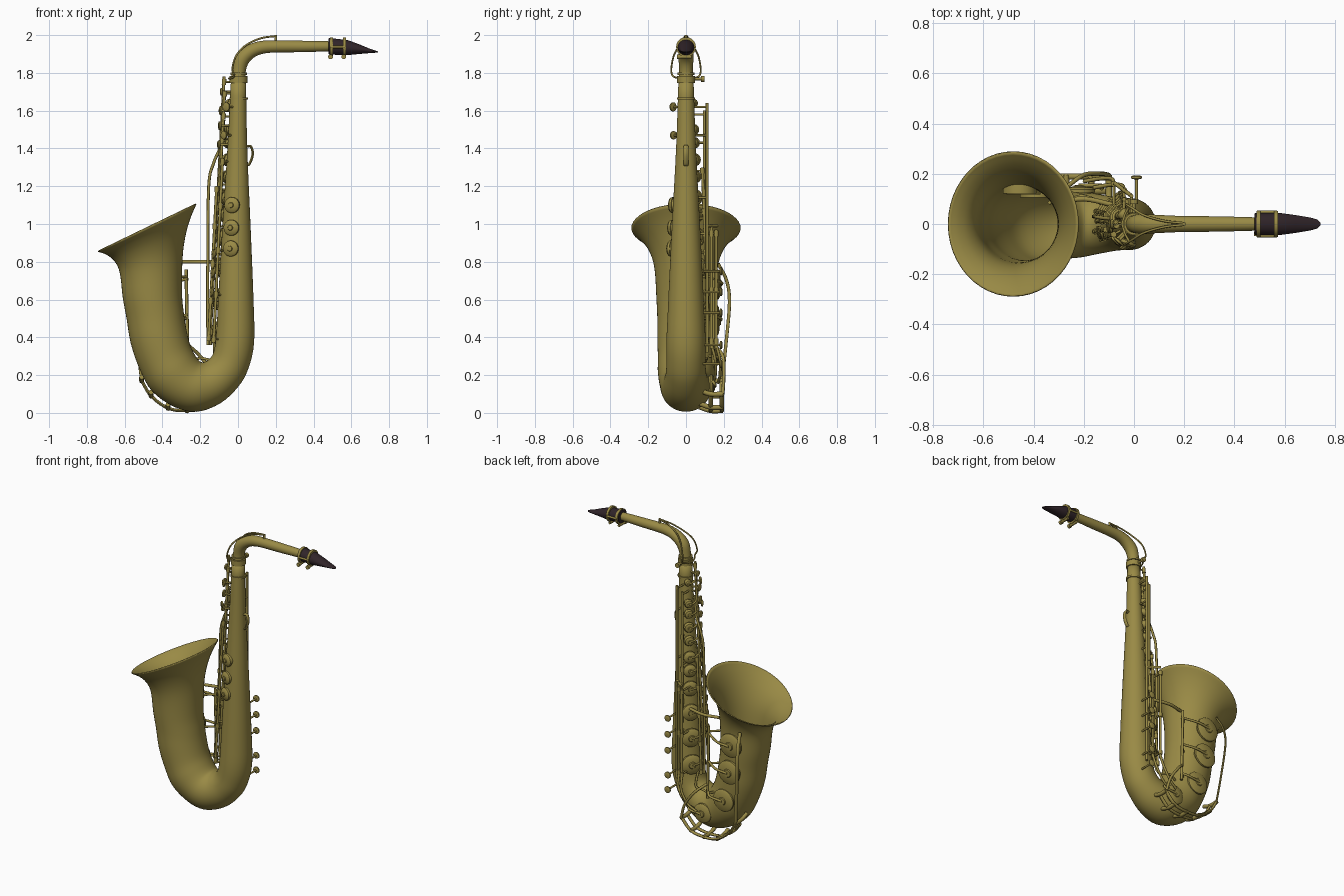
import bpy, math
from mathutils import Vector as V

if "Cube" in bpy.data.objects:
    bpy.data.objects.remove(bpy.data.objects["Cube"])

def material(name, col):
    m = bpy.data.materials.new(name)
    m.diffuse_color = (*col, 1)
    m.use_nodes = True
    m.node_tree.nodes["Principled BSDF"].inputs["Base Color"].default_value = m.diffuse_color
    return m
GOLD = material("brass", (0.32, 0.255, 0.06))
DARK = material("ebonite", (0.03, 0.018, 0.022))

def loft(name, rings, mat=GOLD, caps=True, angle=40):
    """Skin a list of equal point rings."""
    n = len(rings[0])
    verts = [p for r in rings for p in r]
    faces = [(i*n+j, i*n+(j+1) % n, (i+1)*n+(j+1) % n, (i+1)*n+j)
             for i in range(len(rings)-1) for j in range(n)]
    if caps:
        faces += [tuple(range(n))[::-1], tuple(range(len(verts)-n, len(verts)))]
    me = bpy.data.meshes.new(name)
    me.from_pydata(verts, [], faces)
    me.materials.append(mat)
    ob = bpy.data.objects.new(name, me)
    bpy.context.collection.objects.link(ob)
    bpy.ops.object.select_all(action='DESELECT')
    bpy.context.view_layer.objects.active = ob
    ob.select_set(True)
    bpy.ops.object.shade_smooth_by_angle(angle=math.radians(angle))
    return ob

def ring(c, u, v, n):
    return [c + u*math.cos(2*math.pi*i/n) + v*math.sin(2*math.pi*i/n) for i in range(n)]

def smooth(pts, sub):
    """Catmull-Rom through points of any dimension."""
    P = [V(p) for p in pts]
    P = [2*P[0]-P[1]] + P + [2*P[-1]-P[-2]]
    out = []
    for a, b, c, d in zip(P, P[1:], P[2:], P[3:]):
        for k in range(sub):
            t = k/sub
            out.append(0.5*(2*b + (c-a)*t + (2*a-5*b+4*c-d)*t*t + (3*b-a-3*c+d)*t**3))
    return out + [P[-2]]

def tube(name, pts, r, sub=5, n=8, flat=1.0, side=None):
    """Round (or flattened) bar along a smooth path."""
    P = smooth(pts, sub) if len(pts) > 2 else [V(p) for p in pts]
    u, rings = None, []
    for i, p in enumerate(P):
        t = (P[min(i+1, len(P)-1)] - P[max(i-1, 0)]).normalized()
        ref = V(side) if side else (u if u else t.orthogonal())
        u = (ref - t*ref.dot(t)).normalized()
        rings.append(ring(p, u*r, t.cross(u)*r*flat, n))
    return loft(name, rings, angle=50)

def lathe(name, c, axis, prof, mat=GOLD, n=20):
    c, a = V(c), V(axis).normalized()
    u = a.orthogonal().normalized()
    w = a.cross(u)
    return loft(name, [ring(c+a*h, u*r, w*r, n) for r, h in prof], mat)

def band(name, c, axis, r, h, thick=0.006):
    return lathe(name, c, axis, [(r, -h), (r+thick, -h), (r+thick, h), (r, h)], n=28)

def cup(name, c, axis, r):
    """Tone-hole chimney with a domed pad cup."""
    lathe(name, c, axis, [(r*.85, -.03), (r*.85, .008), (r, .008), (r, .02), (r*.85, .027), (r*.35, .031), (r*.3, .036), (.001, .037)])

def knob(name, c, axis, r, stem):
    lathe(name, c, axis, [(.006, 0), (.006, stem-.008), (r, stem-.004), (r, stem+.004), (r*.6, stem+.008), (.001, stem+.007)], n=14)

# main body, bow and bell: silhouette pairs (outer x, z, inner x, z)
pairs = [(.042, 1.77, -.037, 1.77), (.049, 1.4, -.056, 1.4), (.066, 1, -.082, 1), (.082, .6, -.105, .6),
         (.085, .37, -.115, .42), (.053, .23, -.127, .33), (0, .137, -.145, .292), (-.095, .05, -.17, .272),
         (-.22, .006, -.19, .268), (-.34, .033, -.207, .277), (-.455, .115, -.23, .31), (-.52, .23, -.255, .365),
         (-.567, .365, -.275, .45), (-.59, .5, -.287, .53), (-.61, .61, -.296, .62), (-.622, .72, -.296, .75),
         (-.637, .775, -.29, .86), (-.665, .815, -.274, .955), (-.702, .84, -.25, 1.035), (-.741, .853, -.22, 1.105)]
rings = []
for p in smooth(pairs, 4):
    o, i = V((p[0], 0, p[1])), V((p[2], 0, p[3]))
    u = (o-i)/2
    rings.append(ring((o+i)/2, u, V((0, u.length, 0)), 48))
body = loft("body_bow_and_bell", rings, caps=False)
sol = body.modifiers.new("wall", 'SOLIDIFY')
sol.thickness, sol.offset = .007, -1
# make the wall grow inward whatever the face winding
me = body.data
f = me.polygons[20]
if f.normal.dot(f.center - V((0, 0, f.center.z))) < 0:
    me.flip_normals()

def on_body(z, deg, out=0.0):
    """Point and direction on the straight tube; 0 deg faces the bell, 90 faces +y."""
    a = math.radians(deg)
    d = V((-math.cos(a), math.sin(a), 0))
    return V((.002-(1.77-z)*.012, 0, z)) + d*(.041+(1.77-z)*.042+out), d

# neck
neck = [(.041, 1.74, -.037, 1.74), (.04, 1.8, -.032, 1.8), (.055, 1.85, -.015, 1.885), (.09, 1.885, .035, 1.938),
        (.135, 1.902, .11, 1.967), (.2, 1.908, .2, 1.972), (.35, 1.91, .35, 1.97), (.5, 1.915, .5, 1.967)]
rings = []
for p in smooth(neck, 5):
    o, i = V((p[0], 0, p[1])), V((p[2], 0, p[3]))
    rings.append(ring((o+i)/2, (o-i)/2, V((0, (o-i).length/2, 0)), 28))
loft("neck", rings)
for i, (z, r, h) in enumerate([(1.765, .041, .018), (1.795, .038, .006), (1.665, .043, .006)]):
    band(f"neck_collar_{i}", (.003, 0, z), (0, 0, 1), r, h)
tube("clamp_screw", [(0, .03, 1.768), (0, .085, 1.768)], .008)
lathe("clamp_screw_head", (0, .08, 1.768), (0, 1, 0), [(.016, 0), (.016, .018)], n=12)

# mouthpiece: (x, z centre, half width, half height)
mp = [(.48, 1.941, .04, .04), (.482, 1.941, .044, .044), (.58, 1.934, .044, .04), (.64, 1.926, .036, .026),
      (.7, 1.916, .026, .011), (.73, 1.912, .018, .005), (.742, 1.911, .006, .003)]
loft("mouthpiece", [ring(V((x, 0, z)), V((0, w, 0)), V((0, 0, h)), 28) for x, z, w, h in mp], DARK)
for x in (.495, .565):
    band("ligature_band", (x, 0, 1.937), (1, 0, 0), .044, .008, .008)
    tube("ligature_screw", [(x-.005, -.03, 1.885), (x-.005, .03, 1.885)], .009)
    lathe("ligature_screw_head", (x-.005, -.03, 1.885), (0, -1, 0), [(.013, 0), (.013, .018)], n=12)
for s in (-1, 1):
    tube("ligature_side", [(.49, s*.047, 1.937), (.57, s*.047, 1.937)], .007)

# octave key straddling the neck
for s in (-1, 1):
    tube("octave_loop", [(.2, s*.003, 1.995), (.12, s*.012, 1.983), (.04, s*.035, 1.945), (-.01, s*.065, 1.89),
                         (-.03, s*.078, 1.82), (-.02, s*.07, 1.785), (-.035, s*.04, 1.772), (-.048, 0, 1.77)], .005)
tube("octave_pip", [(.2, 0, 1.965), (.2, 0, 2.0)], .007)

# strap hook
tube("strap_hook", [(.045, 0, 1.41), (.068, 0, 1.41), (.078, 0, 1.37), (.062, 0, 1.32), (.045, 0, 1.31)], .013, flat=.5, side=(0, 1, 0))

# main stack cups along the body
stack = [(1.64, .022), (1.5, .027), (1.43, .029), (1.34, .033), (1.25, .033), (1.14, .04), (1.05, .042),
         (.93, .05), (.77, .055), (.6, .062), (.42, .066)]
for i, (z, r) in enumerate(stack):
    p, d = on_body(z, 42)
    cup(f"stack_cup_{i}", p, d, r)
    q, _ = on_body(z+.02, 5, .035)
    tube(f"stack_arm_{i}", [p+d*.036, (p+q)/2+d*.03, q], .006)
# three side cups facing the front
for i, z in enumerate((1.1, .98, .87)):
    p, d = on_body(z, -70)
    cup(f"front_cup_{i}", p-d*.008, d, .042)
# finger pearls and palm touches
for i, (z, a, r) in enumerate([(1.7, 0, .02), (1.6, -8, .024), (1.52, -8, .024), (1.42, -8, .022), (1.62, -48, .024),
                               (1.47, -42, .022), (.84, -15, .026), (.74, -15, .026), (.64, -15, .026)]):
    p, d = on_body(z, a)
    knob(f"finger_pearl_{i}", p-d*.01, d, r, .055)

# pivot rods and their posts: (angle, stand-off, z low, z high)
for k, (a, out, lo, hi) in enumerate([(5, .035, .4, 1.78), (-12, .045, .38, 1.2), (-28, .03, .37, 1.35),
                                      (20, .045, .36, 1.15), (72, .03, .4, 1.3), (-5, .028, 1.2, 1.7)]):
    p0, p1 = on_body(lo, a, out)[0], on_body(hi, a, out)[0]
    tube(f"pivot_rod_{k}", [p0, p1], .008)
    for j in range(5):
        t = .02 + .24*j
        p = p0.lerp(p1, t)
        d = on_body(p.z, a)[1]
        tube(f"rod_post_{k}_{j}", [p-d*(out+.008), p], .005)
        lathe(f"rod_collar_{k}_{j}", p-V((0, 0, .015)), p1-p0, [(.012, 0), (.012, .03)], n=12)
tube("long_lever", [(-.16, .03, .36), (-.16, .03, .8), (-.155, .03, 1.2), (-.13, .025, 1.32), (-.09, .02, 1.42), (-.075, .01, 1.55)], .008)
tube("bow_link", [(-.25, .1, .27), (-.2, .11, .29), (-.13, .08, .29), (-.13, .03, .42)], .007)

# side key rods on the back
for k, (x, y, lo, hi) in enumerate([(-.01, .112, .32, 1.64), (-.04, .098, .98, 1.6)]):
    tube(f"side_rod_{k}", [(x, y, lo), (x, y, hi)], .008)
    for z in (hi-.02, hi-.17, hi-.5, lo+.05):
        tube(f"side_rod_post_{k}", [(x, .03, z), (x, y+.005, z)], .006)
for k, (x, y) in enumerate([(-.04, .135), (-.08, .16)]):
    tube(f"low_key_rod_{k}", [(x, y, .34), (x, y, 1.0-.03*k)], .008)
    for z in (.38, .65, .95):
        tube(f"low_key_post_{k}", [(x, .06, z), (x, y, z)], .006)
        lathe(f"low_key_collar_{k}", (x, y, z-.015), (0, 0, 1), [(.012, 0), (.012, .03)], n=12)
    tube(f"low_key_link_{k}", [(x, y, .36), (x-.01, y+.02, .28), (x-.06, y+.02, .2), (x-.12, y+.01, .16)], .008)
tube("low_key_bridge", [(-.01, .112, .99), (-.08, .165, .99)], .008)
for z in (.75, .64, .53, .36, .26):
    knob("side_touch", (.01, .09, z), (0, 1, 0), .022, .095)

# big cups on the bell and bow, with arms
for i, (x, y, z, r) in enumerate([(-.455, .152, .68, .08), (-.44, .148, .49, .08), (-.39, .135, .28, .075), (-.22, .118, .14, .065)]):
    cup(f"bell_cup_{i}", (x, y, z), (0, 1, 0), r)
    tube(f"bell_cup_arm_{i}", [(x, y+.035, z), (x+.09, y+.035, z+.01), (-.265 if i < 3 else -.13, .14, z+.03)], .008)
tube("bell_key_rod", [(-.265, .145, .26), (-.275, .145, .76)], .009)
for z in (.3, .5, .72):
    tube("bell_rod_post", [(-.27, .145, z), (-.34, .08, z)], .007)

# key guard: curved rails around the bow joined by webs, and a tall strut
arc = [(-.1, .1), (-.17, .03), (-.27, .012), (-.37, .025), (-.46, .09), (-.51, .17)]
for y in (.13, .19):
    tube("guard_rail", [(x, y, z) for x, z in arc], .012, flat=.7, side=(0, 1, 0))
for x, z in arc:
    tube("guard_web", [(x, .07, z+.02), (x, .13, z), (x, .195, z)], .013)
tube("guard_strut", [(-.51, .19, .17), (-.53, .21, .35), (-.55, .23, .58), (-.545, .215, .7), (-.53, .17, .79)], .011, flat=.6)
tube("guard_inner_strut", [(-.1, .195, .1), (-.13, .2, .2), (-.2, .195, .3), (-.265, .15, .36)], .009)
# brace between body and bell
tube("bell_brace", [(-.31, .08, .8), (-.2, .1, .8), (-.06, .07, .8)], .01)
